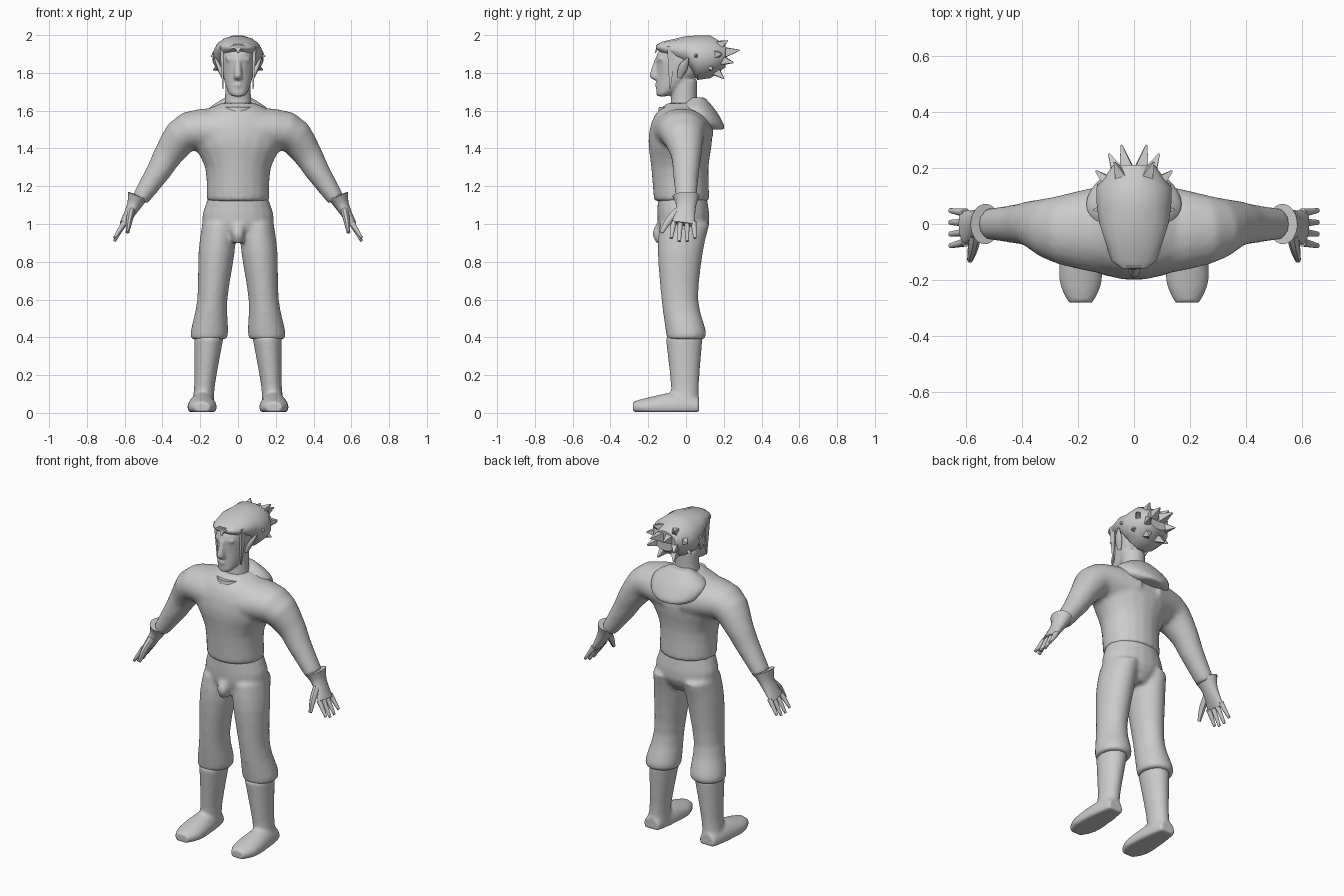
import bpy, bmesh, math
from mathutils import Vector

cube = bpy.data.objects.get("Cube")
if cube:
    bpy.data.objects.remove(cube, do_unlink=True)

X, Y, Z = Vector((1, 0, 0)), Vector((0, 1, 0)), Vector((0, 0, 1))
GROUND = 0.004

grey = bpy.data.materials.new("plain_grey")
grey.use_nodes = True
colour = (0.6, 0.6, 0.6, 1)
grey.diffuse_color = colour
shader = next(node for node in grey.node_tree.nodes if node.type == 'BSDF_PRINCIPLED')
shader.inputs["Base Color"].default_value = colour


def refine(rings, steps):
    """Insert rings along a smooth spline through the given key rings."""
    keys = [Vector(ring) for ring in rings]
    result = []
    for i in range(len(keys) - 1):
        start, end = keys[i], keys[i + 1]
        leave = (end - keys[max(i - 1, 0)]) / 2
        arrive = (keys[min(i + 2, len(keys) - 1)] - start) / 2
        for step in range(steps):
            t = step / steps
            ease = t * t * (3 - 2 * t)
            point = start.lerp(end, ease)
            point += leave * (t * (1 - t) ** 2) - arrive * (t * t * (1 - t))
            result.append(point)
    return result + [keys[-1]]


def loft(bm, rings, side=X, normal=None, mirror=False, sides=20, steps=3):
    """Skin elliptical rings, each (x, y, z, half size along side, other half size)."""
    rings = refine(rings, steps)
    centres = [Vector(ring[:3]) for ring in rings]
    last = len(rings) - 1
    for sign in ((1, -1) if mirror else (1,)):
        loops = []
        for i, ring in enumerate(rings):
            axis = normal or (centres[min(i + 1, last)] - centres[max(i - 1, 0)]).normalized()
            u = (side - axis * side.dot(axis)).normalized() * ring[3]
            v = axis.cross(u).normalized() * ring[4]
            loop = []
            for k in range(sides):
                angle = math.tau * (k + 0.5) / sides
                p = centres[i] + u * math.cos(angle) + v * math.sin(angle)
                loop.append(bm.verts.new((p.x * sign, p.y, max(p.z, GROUND))))
            loops.append(loop)
        for lower, upper in zip(loops, loops[1:]):
            for k in range(sides):
                j = (k + 1) % sides
                bm.faces.new((lower[k], lower[j], upper[j], upper[k]))
        bm.faces.new(loops[0])
        bm.faces.new(loops[-1])


def level(z, half, front, back, x=0):
    """Horizontal ring given by its half width and its front and back edges."""
    return (x, (front + back) / 2, z, half, (back - front) / 2)


def leg_level(z, half, front, back):
    """Horizontal ring on the leg axis, which spreads towards the ground."""
    return level(z, half, front, back, x=0.19 - 0.09 * z)


def hair_slice(y, half, bottom, top):
    """Upright ring across the head."""
    return (0, y, (bottom + top) / 2, half, (top - bottom) / 2)


def lock(bm, base, tip, wide, thick, side=X, mirror=True):
    """Pointed four sided lock of hair."""
    point = GROUND
    loft(bm, [(*base, wide, thick), (*tip, point, point)], side, None, mirror, sides=4, steps=1)


def finish(name, bm, voxel=0, smoothing=5, sharp=45):
    bmesh.ops.recalc_face_normals(bm, faces=bm.faces)
    mesh = bpy.data.meshes.new(name)
    bm.to_mesh(mesh)
    bm.free()
    mesh.materials.append(grey)
    mesh.shade_smooth()
    mesh.set_sharp_from_angle(angle=math.radians(sharp))
    part = bpy.data.objects.new(name, mesh)
    bpy.context.collection.objects.link(part)
    if voxel:
        blend = part.modifiers.new("blend", 'REMESH')
        blend.mode = 'VOXEL'
        blend.voxel_size = voxel
        blend.use_smooth_shade = True
        soften = part.modifiers.new("soften", 'SMOOTH')
        soften.factor = 0.5
        soften.iterations = smoothing


# Jacket: torso blended with shoulders and sleeves
bm = bmesh.new()
loft(bm, [level(z=1.12, half=.168, front=-.17, back=.125),
          level(z=1.3, half=.175, front=-.185, back=.12),
          level(z=1.45, half=.25, front=-.2, back=.14),
          level(z=1.57, half=.22, front=-.17, back=.12),
          level(z=1.64, half=.09, front=-.1, back=.08)], X, Z)
shoulder, deltoid, biceps = (.06, -.02, 1.49), (.26, -.02, 1.49), (.36, 0, 1.38)
elbow, wrist = (.42, 0, 1.28), (.52, 0, 1.13)
loft(bm, [(*shoulder, .17, .125), (*deltoid, .125, .105), (*biceps, .085, .08),
          (*elbow, .07, .066), (*wrist, .056, .046)], Y, mirror=True)
finish("jacket", bm, voxel=.013, smoothing=6)

# Folded hood behind the neck
bm = bmesh.new()
loft(bm, [level(z=1.5, half=.09, front=.07, back=.205),
          level(z=1.53, half=.15, front=.02, back=.2),
          level(z=1.6, half=.17, front=-.05, back=.16),
          level(z=1.67, half=.07, front=.02, back=.1)], X, Z)
finish("hood", bm, voxel=.011, smoothing=4)

# Collar rim at the throat
bm = bmesh.new()
loft(bm, [level(z=1.58, half=.1, front=-.15, back=.07),
          level(z=1.62, half=.09, front=-.145, back=.07)], X, Z)
finish("collar", bm)

# Trousers: pelvis, both legs and the front bulge
bm = bmesh.new()
loft(bm, [level(z=1.15, half=.155, front=-.15, back=.11),
          level(z=1, half=.19, front=-.15, back=.125),
          level(z=.91, half=.06, front=-.12, back=.07)], X, Z)
loft(bm, [leg_level(z=1, half=.09, front=-.14, back=.125),
          leg_level(z=.85, half=.096, front=-.15, back=.09),
          leg_level(z=.6, half=.08, front=-.13, back=.065),
          leg_level(z=.43, half=.1, front=-.107, back=.107),
          leg_level(z=.39, half=.093, front=-.1, back=.095)], X, Z, mirror=True)
loft(bm, [level(z=1, half=.03, front=-.16, back=-.1),
          level(z=.95, half=.035, front=-.18, back=-.1),
          level(z=.9, half=.025, front=-.16, back=-.1)], X, Z)
finish("trousers", bm, voxel=.012)

# Boots: shaft, then foot from heel to toe
bm = bmesh.new()
loft(bm, [leg_level(z=.4, half=.078, front=-.108, back=.088),
          leg_level(z=.15, half=.055, front=-.08, back=.068),
          leg_level(z=.04, half=.06, front=-.08, back=.07)], X, Z, mirror=True)
loft(bm, [(.19, y, .03, half, height) for y, half, height in
          ((.07, .05, .05), (-.05, .07, .08), (-.2, .077, .052), (-.28, .045, .03))],
     X, Y, mirror=True)
finish("boots", bm, voxel=.01, smoothing=4)

# Gloves: flared cuff and palm, four fingers, thumb
bm = bmesh.new()
cuff, heel, knuckles = (.53, 0, 1.15), (.555, 0, 1.09), (.607, -.014, 1)
loft(bm, [(*cuff, .072, .056), (*heel, .052, .036), (*knuckles, .062, .02)], Y, mirror=True)
for finger in range(4):
    y = .035 * finger - .065
    tip = .925 if finger in (0, 3) else .908
    loft(bm, [(.6, y, 1.01, .016, .017), (.655, y * 1.2, tip, .009, .008)],
         Y, mirror=True, sides=8)
loft(bm, [(.565, -.04, 1.07, .022, .022), (.575, -.09, 1.02, .02, .018),
          (.585, -.13, .955, .01, .01)], Y, mirror=True, sides=8)
finish("gloves", bm)

# Head: skull and jaw, neck, nose, brows and lips
bm = bmesh.new()
loft(bm, [level(z=1.676, half=.028, front=-.153, back=-.1),
          level(z=1.7, half=.053, front=-.158, back=-.05),
          level(z=1.8, half=.083, front=-.155, back=.08),
          level(z=1.9, half=.088, front=-.155, back=.095),
          level(z=1.965, half=.05, front=-.09, back=.06)], X, Z)
loft(bm, [level(z=1.57, half=.085, front=-.09, back=.08),
          level(z=1.65, half=.07, front=-.08, back=.06),
          level(z=1.76, half=.068, front=-.075, back=.06)], X, Z)
loft(bm, [level(z=1.765, half=.02, front=-.172, back=-.13),
          level(z=1.785, half=.022, front=-.194, back=-.13),
          level(z=1.875, half=.013, front=-.165, back=-.13)], X, Z)
loft(bm, [(.012, -.147, 1.87, .014, .012), (.06, -.125, 1.872, .014, .012)], Y, mirror=True)
loft(bm, [level(z=1.725, half=.02, front=-.163, back=-.13),
          level(z=1.745, half=.022, front=-.165, back=-.13)], X, Z)
finish("head", bm, voxel=.008, smoothing=4)

# Pointed ears
bm = bmesh.new()
loft(bm, [(.078, -.035, 1.775, .012, .01), (.1, -.015, 1.83, .026, .012),
          (.122, .012, 1.88, .004, .004)], Y, mirror=True, sides=10)
finish("ears", bm, sharp=60)

# Swept back hair with locks radiating from its middle
bm = bmesh.new()
loft(bm, [hair_slice(y=-.158, half=.045, bottom=1.927, top=1.947),
          hair_slice(y=-.13, half=.083, bottom=1.905, top=1.965),
          hair_slice(y=0, half=.125, bottom=1.84, top=1.996),
          hair_slice(y=.06, half=.135, bottom=1.76, top=2),
          hair_slice(y=.13, half=.137, bottom=1.77, top=2),
          hair_slice(y=.21, half=.075, bottom=1.83, top=1.95)], X, Y, sides=16, steps=1)
middle = Vector((0, .07, 1.89))
for tip in ((.045, .282, 1.92), (.09, .25, 1.855), (.055, .2, 1.77), (.137, .19, 1.9),
            (.13, .14, 1.815), (.07, .22, 1.97), (.145, .05, 1.89)):
    base = middle.lerp(Vector(tip), 0.4)
    lock(bm, base, tip, wide=.05, thick=.06, side=Y if tip[1] < .1 else X)
# Sideburns and widow's peak
lock(bm, (.086, -.075, 1.94), (.08, -.085, 1.715), wide=.035, thick=.014, side=Y)
lock(bm, (0, -.145, 1.95), (0, -.162, 1.905), wide=.035, thick=.012, mirror=False)
finish("hair", bm)
